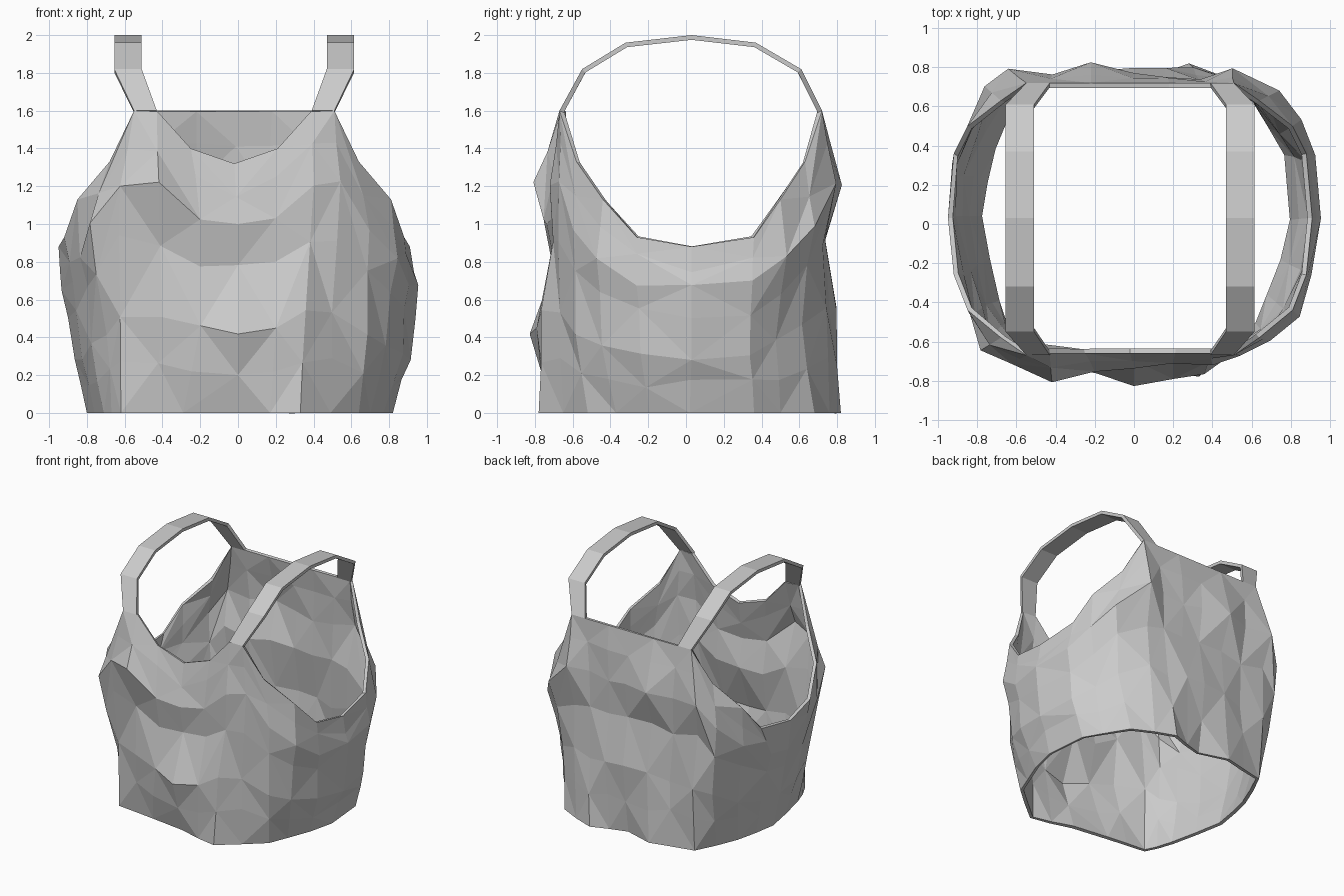
import bpy
import bmesh
import random
from mathutils import Vector

random.seed(4)

default_cube = bpy.data.objects.get("Cube")
if default_cube:
    bpy.data.objects.remove(default_cube, do_unlink=True)

THICKNESS = 0.025
SIDE_SHIFT = -0.02
NECK_HEIGHT = 1.6

cloth = bpy.data.materials.new("grey cloth")
cloth.use_nodes = True
cloth.diffuse_color = (0.6, 0.6, 0.6, 1)
cloth.node_tree.nodes["Principled BSDF"].inputs["Base Color"].default_value = (0.6, 0.6, 0.6, 1)


def finish(name, bm):
    """Turn a single-sided sheet into a thin walled, flat shaded object."""
    mesh = bpy.data.meshes.new(name)
    bm.to_mesh(mesh)
    bm.free()
    mesh.materials.append(cloth)
    obj = bpy.data.objects.new(name, mesh)
    bpy.context.scene.collection.objects.link(obj)
    wall = obj.modifiers.new("wall", "SOLIDIFY")
    wall.thickness = THICKNESS
    wall.offset = -1
    return obj


def ring(points):
    return [Vector((x, y, 0)) for x, y in points]


# Upper edge: scooped neckline, armhole, straight back, mirrored to the other side
edge = [Vector(p) for p in (
    (0, -.66, 1.32), (.23, -.66, 1.4), (.41, -.66, 1.6), (.53, -.67, 1.6),
    (.66, -.58, 1.33), (.83, -.44, 1.13), (.9, -.26, .93), (.93, .03, .88),
    (.9, .36, .93), (.83, .5, 1.13), (.66, .63, 1.33), (.53, .72, 1.6),
    (.41, .72, 1.6), (.2, .72, 1.6), (0, .72, 1.6))]
edge += [Vector((-p.x, p.y, p.z)) for p in reversed(edge[1:-1])]
for p in edge:
    p.x += SIDE_SHIFT

# Outlines listed from front centre, round the +x side, back and -x side
hem = ring((
    (0, -.7), (.17, -.75), (.33, -.78), (.49, -.65), (.64, -.52),
    (.7, -.37), (.77, -.19), (.82, .02), (.79, .36), (.71, .5),
    (.6, .68), (.44, .76), (.28, .82), (.14, .77), (0, .73),
    (-.23, .8), (-.4, .76), (-.58, .72), (-.66, .56), (-.73, .39),
    (-.77, .22), (-.8, .04), (-.76, -.18), (-.71, -.4), (-.67, -.52),
    (-.62, -.62), (-.45, -.64), (-.29, -.66)))

belly = ring((
    (0, -.83), (.2, -.79), (.36, -.77), (.5, -.67), (.68, -.58),
    (.79, -.45), (.87, -.24), (.92, .03), (.88, .34), (.77, .48),
    (.66, .61), (.47, .74), (.32, .77), (.16, .79), (0, .8),
    (-.2, .78), (-.38, .75), (-.59, .76), (-.71, .68), (-.79, .47),
    (-.85, .25), (-.86, .04), (-.83, -.22), (-.77, -.42), (-.7, -.54),
    (-.63, -.63), (-.4, -.72), (-.2, -.77)))

chest = ring((
    (0, -.73), (.2, -.72), (.4, -.72), (.54, -.67), (.7, -.6),
    (.84, -.47), (.9, -.26), (.95, .03), (.92, .35), (.85, .53),
    (.74, .68), (.5, .79), (.34, .74), (.16, .76), (0, .77),
    (-.22, .82), (-.42, .77), (-.64, .79), (-.77, .71), (-.85, .49),
    (-.93, .25), (-.93, .04), (-.88, -.27), (-.83, -.46), (-.79, -.65),
    (-.62, -.71), (-.42, -.81), (-.2, -.75)))

# Waist: halfway shape with the front and back drawn in
waist = [low.lerp(high, 0.5) for low, high in zip(belly, chest)]
for p in waist:
    p.y = max(-0.7, min(0.73, p.y))

OUTLINES = ((0, hem), (0.33, belly), (0.57, waist), (0.75, chest), (1, edge))


def body_point(column, t):
    """Blend the two outlines around height fraction t, with slight creasing."""
    for (t0, low), (t1, high) in zip(OUTLINES, OUTLINES[1:]):
        if t <= t1:
            p = low[column].lerp(high[column], (t - t0) / (t1 - t0))
            break
    p.z = edge[column].z * t
    if 0 < t < 1:
        outward = Vector((p.x, p.y, 0)).normalized()
        p += outward * random.uniform(-0.01, 0.008)
        p.z += random.uniform(-0.03, 0.03)
    return p


# Body: crumpled triangulated tube, open at hem, neck and arms
bm = bmesh.new()
levels = (0, 0.17, 0.33, 0.57, 0.75, 0.88, 1)
rows = [[bm.verts.new(body_point(c, t)) for c in range(len(edge))] for t in levels]
for r, (low, high) in enumerate(zip(rows, rows[1:])):
    for c in range(len(low)):
        n = (c + 1) % len(low)
        a, b, d, e = low[c], low[n], high[n], high[c]
        if (r + c) % 2:
            bm.faces.new((a, b, d))
            bm.faces.new((a, d, e))
        else:
            bm.faces.new((a, b, e))
            bm.faces.new((b, d, e))
finish("shirt_body", bm)

# Shoulder straps: flat bands arching from front to back
arch = ((-.67, 1.6), (-.55, 1.82), (-.32, 1.96), (.03, 2), (.37, 1.96), (.61, 1.82), (.72, 1.6))
for side, label in ((1, "left"), (-1, "right")):
    bm = bmesh.new()
    pairs = []
    for y, z in arch:
        inner, outer = (.41, .53) if z == NECK_HEIGHT else (.49, .635)
        pairs.append([bm.verts.new((side * x + SIDE_SHIFT, y, z)) for x in (inner, outer)])
    for (a, b), (d, e) in zip(pairs, pairs[1:]):
        bm.faces.new((a, b, e, d) if side > 0 else (d, e, b, a))
    finish("shoulder_strap_" + label, bm)
